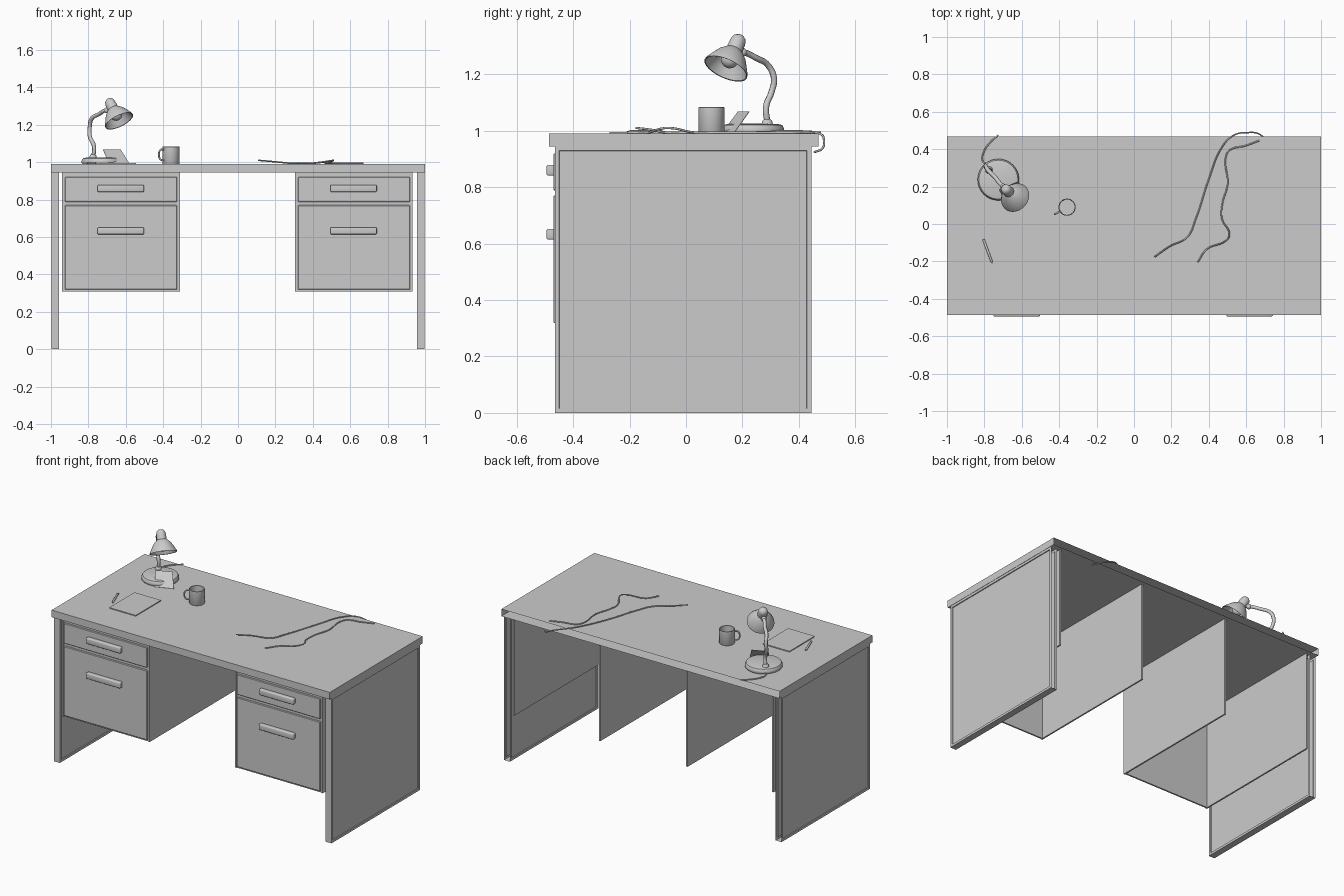
import bpy, bmesh, math
from mathutils import Vector

if "Cube" in bpy.data.objects:
    bpy.data.objects.remove(bpy.data.objects["Cube"])

TOP = 0.99  # height of the desk surface


def add_mesh(name, bm, smooth=False):
    bmesh.ops.recalc_face_normals(bm, faces=bm.faces[:])
    mesh = bpy.data.meshes.new(name)
    bm.to_mesh(mesh)
    bm.free()
    ob = bpy.data.objects.new(name, mesh)
    bpy.context.collection.objects.link(ob)
    if smooth:
        bpy.ops.object.select_all(action='DESELECT')
        ob.select_set(True)
        bpy.context.view_layer.objects.active = ob
        bpy.ops.object.shade_smooth_by_angle(angle=math.radians(40))
    return ob


def box(name, lo, hi, bevel=0, open_back=False, recess=False, bevel_segs=1):
    bm = bmesh.new()
    bmesh.ops.create_cube(bm, size=1)
    for v in bm.verts:
        v.co = Vector([(lo[i] + hi[i]) / 2 + v.co[i] * (hi[i] - lo[i]) for i in range(3)])
    bm.normal_update()
    if bevel:
        bmesh.ops.bevel(bm, geom=bm.edges[:], offset=bevel, segments=bevel_segs,
                        profile=0.5, affect='EDGES')
    if recess:
        faces = [f for f in bm.faces if abs(f.normal.x) > 0.9]
        bmesh.ops.inset_individual(bm, faces=faces, thickness=0.021)
        bmesh.ops.inset_individual(bm, faces=faces, thickness=0.002, depth=-0.005)
    if open_back:
        bm.normal_update()
        back = [f for f in bm.faces if f.normal.y > 0.9 and f.calc_center_median().y > hi[1] - 1e-3]
        bmesh.ops.delete(bm, geom=back, context='FACES')
    return add_mesh(name, bm, bevel_segs > 1)


def lathe(name, profile, loc, axis=(0, 0, 1), segs=40):
    bm = bmesh.new()
    verts = [bm.verts.new((r, 0, z)) for r, z in profile]
    edges = [bm.edges.new(p) for p in zip(verts, verts[1:])]
    bmesh.ops.spin(bm, geom=verts + edges, cent=(0, 0, 0), axis=(0, 0, 1),
                   angle=math.tau, steps=segs, use_duplicate=False)
    bmesh.ops.remove_doubles(bm, verts=bm.verts[:], dist=1e-5)
    ob = add_mesh(name, bm, True)
    ob.rotation_euler = Vector(axis).to_track_quat('Z', 'Y').to_euler()
    ob.location = loc
    return ob


def tube(name, pts, r):
    cu = bpy.data.curves.new(name, 'CURVE')
    cu.dimensions = '3D'
    cu.bevel_depth = r
    cu.bevel_resolution = 2
    cu.resolution_u = 6
    cu.use_fill_caps = True
    sp = cu.splines.new('BEZIER')
    sp.bezier_points.add(len(pts) - 1)
    for bp, p in zip(sp.bezier_points, pts):
        bp.co = p
        bp.handle_left_type = bp.handle_right_type = 'AUTO'
    ob = bpy.data.objects.new(name, cu)
    bpy.context.collection.objects.link(ob)
    return ob


# Desk top and end panels, open at the rear
box('desk_top', (-1, -0.486, 0.944), (1, 0.469, TOP), open_back=True)
for side, x in (('left', -0.998), ('right', 0.956)):
    box(side + '_end_panel', (x, -0.465, 0), (x + 0.042, 0.444, 0.944),
        open_back=True, recess=True)

# Drawer pedestals: side walls, front frame, two drawers with pulls
for side, dx in (('left', 0), ('right', 1.245)):
    x0, x1 = -0.94 + dx, -0.311 + dx
    box(side + '_pedestal_outer_wall', (x0, -0.464, 0.308), (x0 + 0.01, 0.444, 0.944))
    box(side + '_pedestal_inner_wall', (x1 - 0.01, -0.464, 0.308), (x1, 0.444, 0.944))
    box(side + '_pedestal_front', (x0 + 0.01, -0.46, 0.308), (x1 - 0.01, -0.45, 0.944))
    for part, z0, z1, h in (('upper', 0.788, 0.92, 0.86), ('lower', 0.318, 0.77, 0.633)):
        box(f'{side}_{part}_drawer', (x0 + 0.015, -0.47, z0), (x1 - 0.014, -0.455, z1), 0.003)
        cx = -0.627 + dx
        box(f'{side}_{part}_pull', (cx - 0.124, -0.494, h - 0.019),
            (cx + 0.124, -0.466, h + 0.019), 0.006, bevel_segs=3)

# Lamp base and bent neck
lathe('lamp_base', [(0, 0), (0.106, 0), (0.111, 0.006), (0.111, 0.018), (0.104, 0.03),
                    (0.09, 0.034), (0, 0.036)], (-0.725, 0.237, TOP))
lathe('lamp_neck_socket', [(0, 0), (0.02, 0), (0.017, 0.012), (0.012, 0.018), (0, 0.018)],
      (-0.775, 0.288, TOP + 0.033))
tube('lamp_neck', [(-0.775, 0.29, 1.02), (-0.77, 0.284, 1.085), (-0.792, 0.303, 1.137),
                   (-0.793, 0.312, 1.185), (-0.782, 0.29, 1.233), (-0.743, 0.25, 1.257),
                   (-0.715, 0.215, 1.275), (-0.675, 0.178, 1.283)], 0.011)

# Lamp head: shade, bulb and neck joint
rim, axis = Vector((-0.635, 0.141, 1.22)), Vector((-0.5, 0.45, 1)).normalized()
lathe('lamp_shade', [(0, 0.075), (0.028, 0.072), (0.05, 0.052), (0.064, 0.028), (0.078, 0.001),
                     (0.082, 0), (0.08, 0.008), (0.067, 0.032), (0.053, 0.056), (0.036, 0.074),
                     (0.029, 0.08), (0.028, 0.115), (0.024, 0.13), (0.014, 0.139), (0, 0.141)],
      rim, axis)
arc = [math.pi * i / 12 for i in range(13)]
lathe('lamp_bulb', [(0.032 * math.sin(a), -0.032 * math.cos(a)) for a in arc],
      rim + axis * 0.04, axis, 24)
lathe('lamp_joint', [(0.016 * math.sin(a), -0.016 * math.cos(a)) for a in arc],
      (-0.7, 0.2, 1.278), axis, 20)

# Lamp cord and two loose cables
Z = TOP + 0.004
tube('lamp_cord', [(-0.78, 0.315, Z + 0.006), (-0.808, 0.335, Z), (-0.805, 0.38, Z),
                   (-0.77, 0.435, Z), (-0.725, 0.476, Z)], 0.004)
tube('long_cable', [(0.11, -0.176, 1.01), (0.19, -0.12, 1.003), (0.285, -0.07, Z),
                    (0.33, 0.027, Z), (0.40, 0.24, Z), (0.47, 0.41, Z + 0.004),
                    (0.53, 0.473, 0.99), (0.61, 0.489, 0.965), (0.67, 0.481, 0.935),
                    (0.70, 0.455, 0.924)], 0.004)
tube('short_cable', [(0.34, -0.205, Z), (0.39, -0.134, Z), (0.49, -0.09, 1.007),
                     (0.51, -0.06, 1.01), (0.47, 0.03, Z), (0.472, 0.107, Z), (0.5, 0.21, Z),
                     (0.495, 0.374, Z), (0.52, 0.4, Z), (0.59, 0.417, Z), (0.67, 0.446, Z)], 0.004)

# Mug with loop handle
mug = Vector((-0.358, 0.09, TOP))
lathe('mug', [(0, 0), (0.044, 0), (0.046, 0.003), (0.046, 0.092), (0.044, 0.094),
              (0.042, 0.092), (0.041, 0.008), (0, 0.007)], mug)
out = Vector((-0.87, -0.5, 0))
tube('mug_handle', [mug + out * r + Vector((0, 0, z)) for r, z in
                    ((0.043, 0.078), (0.064, 0.076), (0.075, 0.05), (0.064, 0.024), (0.043, 0.02))],
     0.005)

# Notepad, pen and a card leaning on the lamp base
box('notepad', (-0.735, -0.272, TOP), (-0.545, -0.013, TOP + 0.006))
p0, p1 = Vector((-0.757, -0.212, TOP + 0.006)), Vector((-0.805, -0.082, TOP + 0.006))
L = (p1 - p0).length
lathe('pen', [(0, 0), (0.002, 0.002), (0.006, 0.016), (0.006, L - 0.003), (0.004, L), (0, L)],
      p0, p1 - p0, 12)
bm = bmesh.new()
bm.faces.new([bm.verts.new(c) for c in ((-0.69, 0.128, TOP), (-0.58, 0.17, TOP),
                                        (-0.628, 0.225, 1.067), (-0.722, 0.185, 1.067))])
card = add_mesh('leaning_card', bm)
card.modifiers.new('thickness', 'SOLIDIFY').thickness = 0.002
